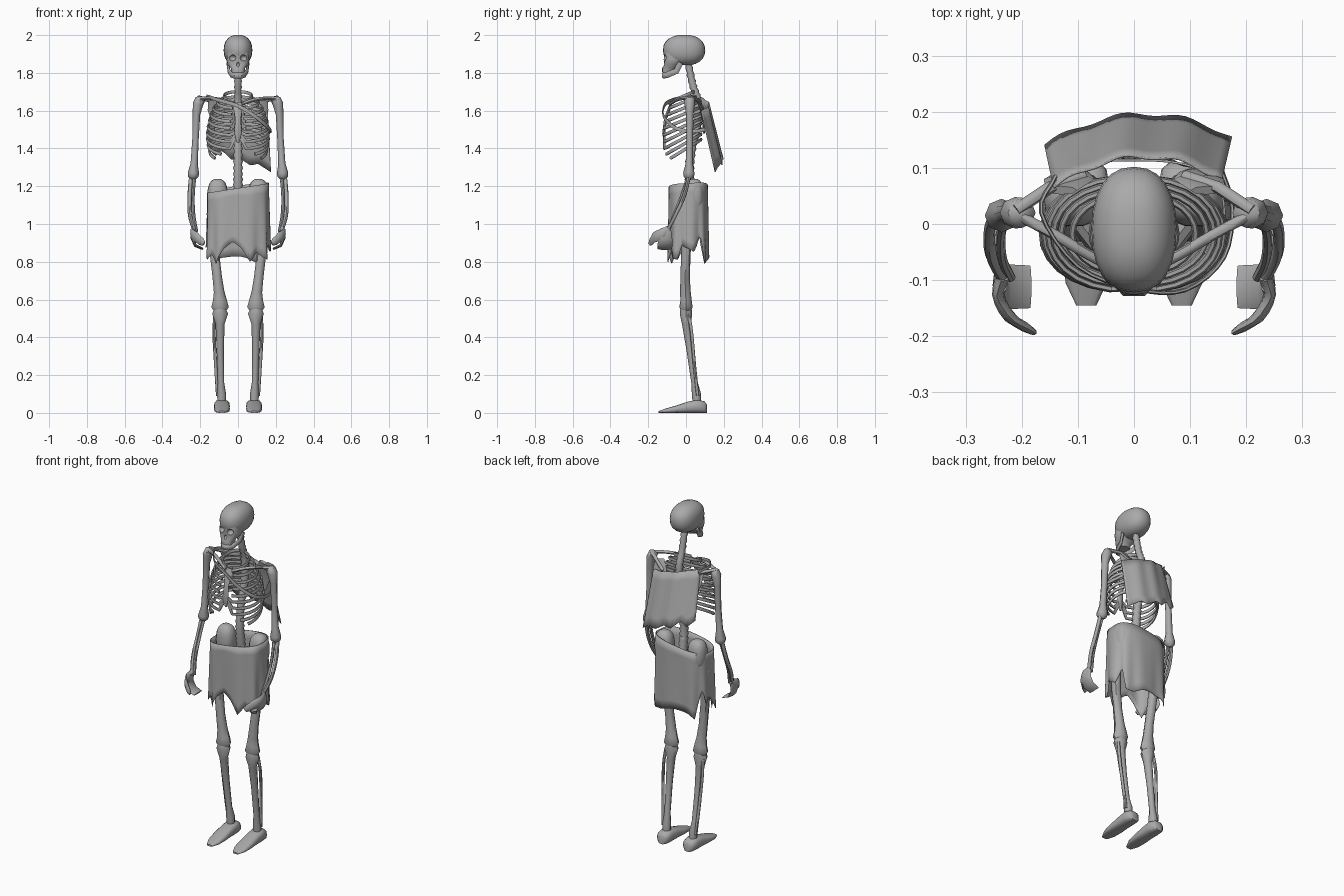
import bpy, bmesh, math
from mathutils import Vector

bone = bpy.data.materials.new("bone_grey")
bone.diffuse_color = (0.4, 0.4, 0.4, 1)
parts = []


def finish(name, bm, mirror=False, thick=0):
    bmesh.ops.recalc_face_normals(bm, faces=bm.faces)
    me = bpy.data.meshes.new(name)
    bm.to_mesh(me)
    bm.free()
    ob = bpy.data.objects.new(name, me)
    bpy.context.collection.objects.link(ob)
    me.materials.append(bone)
    if thick:
        ob.modifiers.new("thickness", 'SOLIDIFY').thickness = thick
    if mirror:
        ob.modifiers.new("mirror", 'MIRROR').use_mirror_merge = False
    parts.append(ob)
    return ob


def skin(name, rings, mirror=False, closed=True, thick=0):
    """Bridge equal-length point rows; closed rows get end caps."""
    bm = bmesh.new()
    rows = [[bm.verts.new(p) for p in r] for r in rings]
    n = len(rows[0])
    for a, b in zip(rows, rows[1:]):
        for i in range(n if closed else n - 1):
            j = (i + 1) % n
            bm.faces.new((a[i], a[j], b[j], b[i]))
    if closed and not thick:
        bm.faces.new(rows[0])
        bm.faces.new(rows[-1])
    return finish(name, bm, mirror, thick)


def spow(v, e):
    return math.copysign(abs(v) ** e, v)


def oval(c, u, v, n=12, e=1.0):
    c, u, v = Vector(c), Vector(u), Vector(v)
    return [c + u * spow(math.cos(2 * math.pi * k / n), e)
            + v * spow(math.sin(2 * math.pi * k / n), e) for k in range(n)]


def spline(pts, steps):
    """Catmull-Rom through the points."""
    p = [Vector(q) for q in pts]
    p = [2 * p[0] - p[1]] + p + [2 * p[-1] - p[-2]]
    out = []
    for i in range(1, len(p) - 2):
        a, b, c, d = p[i - 1:i + 3]
        for s in range(steps):
            t = s / steps
            out.append(0.5 * (2 * b + (c - a) * t + (2 * a - 5 * b + 4 * c - d) * t * t
                              + (3 * b - a - 3 * c + d) * t ** 3))
    return out + [p[-2]]


def tube(name, pts, radii, ref=(0, 1, 0), n=8, mirror=False):
    """Sweep an oval along points; each radius is a number or a (side, ref) pair."""
    pts = [Vector(p) for p in pts]
    if not isinstance(radii, list):
        radii = [radii] * len(pts)
    rings = []
    for i, p in enumerate(pts):
        t = (pts[min(i + 1, len(pts) - 1)] - pts[max(i - 1, 0)]).normalized()
        u = t.cross(Vector(ref)).normalized()
        v = u.cross(t)
        r = radii[i] if isinstance(radii[i], tuple) else (radii[i], radii[i])
        rings.append(oval(p, u * r[0], v * r[1], n))
    return skin(name, rings, mirror)


def ball(name, c, r, mirror=False, e=1.0, n=20):
    rings = []
    for k in range(1, 12):
        a = math.pi * k / 12 - math.pi / 2
        f = math.cos(a) ** e
        rings.append(oval((c[0], c[1], c[2] + r[2] * spow(math.sin(a), e)),
                          (r[0] * f, 0, 0), (0, r[1] * f, 0), n, e))
    return skin(name, rings, mirror)


UP = (0, 0, 1)

# Skull: cranium, face block, jaw and cut sockets
cranium = ball("cranium", (0, -0.01, 1.92), (0.076, 0.112, 0.082), e=0.88, n=24)
face = skin("face", [oval((0, (f + b) / 2, z), (w, 0, 0), (0, (b - f) / 2, 0), 16, 0.75)
                     for z, w, f, b in ((1.91, 0.060, -0.116, 0.0), (1.87, 0.062, -0.118, -0.01),
                                        (1.845, 0.056, -0.115, -0.03), (1.825, 0.038, -0.126, -0.05),
                                        (1.803, 0.034, -0.126, -0.06))])
half = [(0.054, -0.03, 1.855), (0.048, -0.05, 1.81), (0.034, -0.098, 1.79), (0.016, -0.12, 1.785)]
tube("jaw", half + [(-x, y, z) for x, y, z in reversed(half)],
     [(0.006, 0.016)] * 2 + [(0.009, 0.016)] * 4 + [(0.006, 0.016)] * 2, UP)
cutters = [ball("eye_cutter", (0.03, -0.125, 1.88), (0.021, 0.03, 0.018), True),
           ball("nose_cutter", (0, -0.13, 1.845), (0.011, 0.022, 0.014))]
for c in cutters:
    c.hide_render = True
    c.hide_viewport = True
    parts.remove(c)
    for ob in (cranium, face):
        m = ob.modifiers.new("socket", 'BOOLEAN')
        m.operation, m.solver, m.object = 'DIFFERENCE', 'EXACT', c

# Spine with alternating vertebra widths
path = spline([(0, 0.04, 1.08), (0, 0.025, 1.18), (0, 0.018, 1.28), (0, 0.03, 1.4), (0, 0.06, 1.52),
               (0, 0.062, 1.65), (0, 0.035, 1.74), (0, 0.01, 1.86)], 7)
tube("spine", path, [(0.029 - 0.009 * i / len(path)) * (1 if i % 2 else 0.78)
                     for i in range(len(path))])

# Rib cage
widths = [0.075, 0.11, 0.13, 0.143, 0.153, 0.16, 0.164, 0.164, 0.16, 0.152]
for i, w in enumerate(widths):
    depth = 0.06 + 0.04 * min(1, i / 4)
    end = -78 if i < 7 else (-78, -60, -40)[i - 7]
    pts = []
    for k in range(13):
        a = math.radians(82 + (end - 82) * k / 12)
        pts.append((w * spow(math.cos(a), 0.85), -0.018 + depth * math.sin(a),
                    1.70 - 0.028 * i - (0.05 + 0.008 * i) * (1 - math.sin(a)) / 2))
    if 4 < i < 8:
        pts.append((0.015, -0.114, 1.50 - 0.015 * (i - 4)))
    tube("rib", pts, (0.006, 0.0095), UP, 6, True)
tube("sternum", [(0, -0.078, 1.645), (0, -0.085, 1.62), (0, -0.108, 1.56), (0, -0.118, 1.48), (0, -0.112, 1.43)],
     [(0.02, 0.006), (0.026, 0.008), (0.015, 0.008), (0.02, 0.008), (0.006, 0.005)])

# Shoulders
tube("collarbone", spline([(0.02, -0.085, 1.635), (0.08, -0.055, 1.655), (0.14, -0.02, 1.665),
                           (0.205, 0.015, 1.665)], 3), 0.0095, UP, 8, True)
tube("shoulder_blade", [(0.105, 0.095, 1.48), (0.11, 0.092, 1.54), (0.115, 0.08, 1.61), (0.13, 0.06, 1.66)],
     [(0.01, 0.005), (0.03, 0.006), (0.046, 0.007), (0.03, 0.008)], mirror=True)
tube("shoulder_spine", [(0.09, 0.085, 1.61), (0.15, 0.065, 1.655), (0.21, 0.025, 1.67)], 0.011, UP, 8, True)

# Arms
tube("upper_arm", [(0.195, 0.02, 1.672), (0.2, 0.02, 1.66), (0.212, 0.02, 1.635), (0.22, 0.02, 1.58),
                   (0.225, 0.02, 1.45), (0.232, 0.017, 1.32), (0.236, 0.015, 1.27), (0.237, 0.015, 1.25),
                   (0.237, 0.013, 1.235)],
     [0.012, 0.027, 0.028, 0.02, 0.017, 0.019, 0.03, 0.028, 0.012], mirror=True)
tube("outer_forearm_bone", spline([(0.248, 0.018, 1.26), (0.257, -0.01, 1.15), (0.255, -0.055, 1.05),
                                   (0.232, -0.1, 0.965)], 4), 0.0105, mirror=True)
tube("inner_forearm_bone", spline([(0.23, 0.01, 1.25), (0.238, -0.022, 1.15), (0.235, -0.062, 1.05),
                                   (0.22, -0.095, 0.96)], 4), 0.009, mirror=True)
tube("fingers", spline([(0.232, -0.09, 0.975), (0.242, -0.125, 0.948), (0.222, -0.165, 0.93),
                        (0.18, -0.192, 0.895)], 3),
     [(0.012, 0.02)] * 2 + [(0.011, 0.028)] * 5 + [(0.009, 0.022)] * 2 + [(0.006, 0.012)], UP, 8, True)
tube("palm", [(0.236, -0.1, 0.965), (0.243, -0.108, 0.925), (0.225, -0.112, 0.885), (0.185, -0.112, 0.868)],
     [(0.012, 0.024), (0.009, 0.036), (0.008, 0.04), (0.006, 0.038)], mirror=True)

# Pelvis
ball("hip_wing", (0.108, 0.045, 1.15), (0.054, 0.05, 0.09), True, 0.8, 14)
tube("pubic_arch", [(0.11, 0.02, 1.09), (0.07, -0.035, 1.06), (0.0, -0.05, 1.05)], 0.018, UP, 8, True)

# Legs
tube("thigh_bone", [(0.105, 0.03, 1.09), (0.135, 0.02, 1.05), (0.135, 0.01, 0.98), (0.125, 0.0, 0.85),
                    (0.11, -0.005, 0.72), (0.1, -0.003, 0.64), (0.096, 0, 0.595), (0.095, 0, 0.56),
                    (0.095, 0, 0.535)],
     [0.025, 0.032, 0.028, 0.025, 0.025, 0.028, (0.037, 0.03), (0.046, 0.035), (0.03, 0.022)], mirror=True)
tube("shin_bone", [(0.095, 0, 0.552), (0.095, 0.0, 0.525), (0.095, 0.003, 0.47), (0.094, 0.022, 0.33),
                   (0.09, 0.045, 0.16), (0.087, 0.055, 0.1), (0.086, 0.057, 0.05)],
     [0.03, (0.042, 0.033), 0.024, 0.019, 0.017, 0.024, 0.022], mirror=True)
tube("calf_bone", spline([(0.122, 0.015, 0.52), (0.127, 0.03, 0.42), (0.118, 0.045, 0.25),
                          (0.108, 0.062, 0.09)], 3), 0.0085, mirror=True)
skin("foot", [oval((0.085, y, h / 2), (w, 0, 0), (0, 0, h / 2), 14, 0.7)
              for y, w, h in ((0.11, 0.022, 0.045), (0.098, 0.036, 0.062), (0.06, 0.042, 0.07),
                              (0.01, 0.041, 0.06), (-0.05, 0.042, 0.04), (-0.105, 0.037, 0.024),
                              (-0.145, 0.018, 0.01))], True)

# Ragged skirt: hem height given by angle (0 = +x, 90 = back, 270 = front)
hem = [(0, .87), (10, .85), (30, .94), (45, .80), (65, .80), (90, .83), (115, .82), (132, .79), (155, .96),
       (165, .87), (180, .90), (203, .81), (217, .84), (232, .79), (252, .87), (266, .91), (284, .80),
       (300, .85), (318, .82), (335, .81), (348, .89), (360, .87)]


def lerp(table, x):
    for (a, p), (b, q) in zip(table, table[1:]):
        if a <= x <= b:
            return p + (q - p) * (x - a) / (b - a)


N = 90
rows = []
for r in range(9):
    v = r / 8
    row = []
    for k in range(N):
        d = 360 * k / N
        a = math.radians(d)
        c, s = spow(math.cos(a), 0.72), spow(math.sin(a), 0.72)
        f = 1 + v * 0.045 * math.sin(9 * a + 1) - 0.03 * (1 - v)
        top = 1.19 + 0.025 * c + 0.012 * max(s, 0)
        row.append((0.168 * c * f, 0.012 + 0.107 * s * f, top + (lerp(hem, d) - top) * v))
    rows.append(row)
skin("skirt", rows, thick=0.004)

# Torn cape on the back
tear = [(0, 1.40), (.12, 1.36), (.22, 1.39), (.38, 1.34), (.5, 1.35), (.68, 1.31), (.8, 1.32), (1, 1.275)]
rows = []
for r in range(7):
    v = r / 6
    row = []
    for k in range(25):
        u = k / 24
        x = -0.16 + 0.335 * u
        top = 1.675 - 0.075 * u
        q = (x - 0.02) / 0.17
        y = 0.072 + 0.075 * v + 0.05 * (1 - q * q) + 0.004 * math.sin(u * 19)
        row.append((x * (0.9 + 0.1 * v), y, top + (lerp(tear, u) - top) * v))
    rows.append(row)
skin("cape", rows, closed=False, thick=0.004)
tube("cape_strap", spline([(-0.14, 0.085, 1.66), (-0.165, 0.02, 1.675), (-0.1, -0.075, 1.655),
                           (0.0, -0.115, 1.625), (0.09, -0.118, 1.57), (0.16, -0.06, 1.51),
                           (0.175, 0.03, 1.49), (0.155, 0.1, 1.5)], 4), (0.004, 0.011), UP, 6)

# Smooth shading with kept edges
for ob in parts:
    ob.select_set(True)
bpy.context.view_layer.objects.active = parts[0]
bpy.ops.object.shade_smooth_by_angle(angle=math.radians(45))
